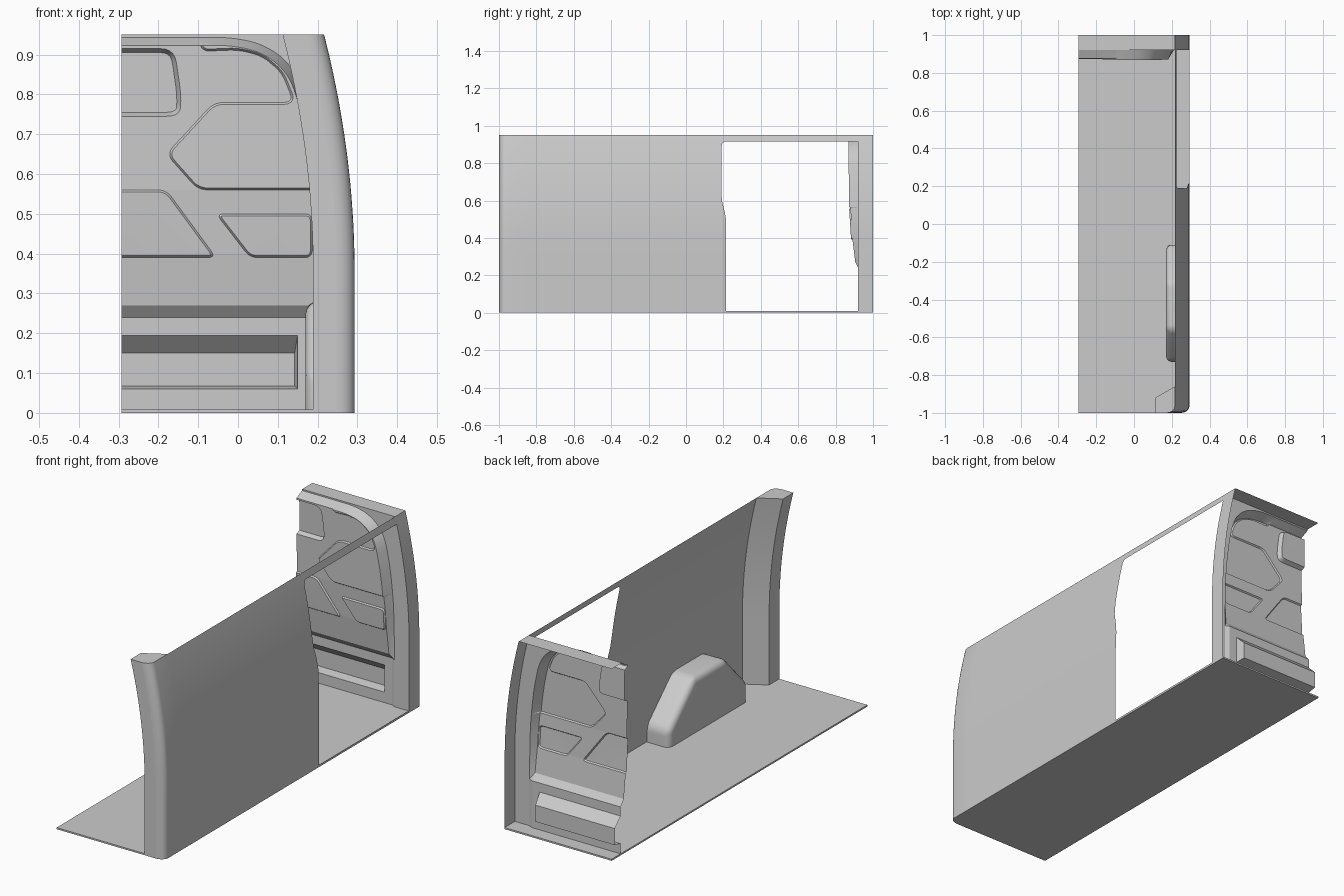
import bpy, bmesh, math
from mathutils import Vector
from mathutils.geometry import delaunay_2d_cdt, intersect_point_line

if "Cube" in bpy.data.objects:
    bpy.data.objects.remove(bpy.data.objects["Cube"])

LEFT, TOP = -0.293, 0.95


def wall_x(z):
    """Outer side profile: upright below, leaning inward above."""
    return 0.293 - 0.213 * max(0.0, z - 0.35) ** 2


def lerp_table(table, v):
    for (a, fa), (b, fb) in zip(table, table[1:]):
        if v <= b:
            return fa + (fb - fa) * (v - a) / (b - a)
    return table[-1][1]


def make(name, bm, angle=28):
    bmesh.ops.recalc_face_normals(bm, faces=bm.faces)
    me = bpy.data.meshes.new(name)
    bm.to_mesh(me)
    bm.free()
    ob = bpy.data.objects.new(name, me)
    bpy.context.collection.objects.link(ob)
    bpy.ops.object.select_all(action='DESELECT')
    ob.select_set(True)
    bpy.context.view_layer.objects.active = ob
    bpy.ops.object.shade_smooth_by_angle(angle=math.radians(angle))
    return ob


def prism(points, shift):
    """Closed solid from one polygon pushed along a vector."""
    bm = bmesh.new()
    f = bm.faces.new([bm.verts.new(p) for p in points])
    ext = bmesh.ops.extrude_face_region(bm, geom=[f], use_keep_orig=True)
    bmesh.ops.translate(bm, vec=shift,
                        verts=[v for v in ext['geom'] if isinstance(v, bmesh.types.BMVert)])
    return bm


def sheet(rows, skip=lambda r, c: False):
    bm = bmesh.new()
    vs = [[bm.verts.new(p) for p in row] for row in rows]
    for r in range(len(vs) - 1):
        for c in range(len(vs[0]) - 1):
            if not skip(r, c):
                bm.faces.new((vs[r][c], vs[r][c + 1], vs[r + 1][c + 1], vs[r + 1][c]))
    bmesh.ops.delete(bm, geom=[v for v in bm.verts if not v.link_faces], context='VERTS')
    return bm


# Front corner arc, as (offset from wall profile, y)
corner = [(-0.045 + 0.045 * math.sin(a), -0.965 - 0.035 * math.cos(a))
          for a in [i * math.pi / 12 for i in range(7)]]

# Floor
floor_pts = [(LEFT, -1, 0)] + [(0.293 + d, y, 0) for d, y in corner] + [(0.293, 1, 0), (LEFT, 1, 0)]
make("floor", prism(floor_pts, (0, 0, 0.008)))

# Side wall with door opening and rounded front corner
door_edge = [(0, 0.215), (0.49, 0.215), (0.54, 0.207), (0.6, 0.192), (0.66, 0.189),
             (0.895, 0.191), (0.908, 0.195), (0.915, 0.206), (0.95, 0.206)]
zs = sorted({0, 0.01, 0.1, 0.2, 0.3, 0.35, 0.4, 0.45, 0.49, 0.54, 0.57, 0.6, 0.63, 0.66, 0.7,
             0.74, 0.78, 0.82, 0.86, 0.895, 0.908, 0.915, 0.935, TOP})
lo, hi = zs.index(0.01), zs.index(0.915)
rows = [[(wall_x(z) + d, y, z) for d, y in
         corner + [(0, -0.86), (0, lerp_table(door_edge, z)), (0, 0.92), (0, 1)]] for z in zs]
door_col = len(corner) + 1
make("side_wall", sheet(rows, lambda r, c: c == door_col and lo <= r < hi))

# Front pillar inner box and its cap
inner = [(0, -0.86), (-0.104, -0.92), (-0.104, -1), (-0.045, -1)]
make("front_pillar", sheet([[(wall_x(z) + d, y, z) for d, y in inner] for z in zs]))
bm = bmesh.new()
bm.faces.new([bm.verts.new((wall_x(TOP) + d, y, TOP)) for d, y in inner[:3] + corner])
make("pillar_cap", bm)

# Roof strip over the bulkhead
make("roof_strip", sheet([[(LEFT, y, TOP), (wall_x(TOP), y, TOP)] for y in (0.92, 1)]))

# Wheel arch
profile = [(-0.11, 0), (-0.11, 0.09), (-0.31, 0.28), (-0.56, 0.28), (-0.73, 0.1), (-0.73, 0)]
bm = prism([(0.17, y, z) for y, z in profile], (0.12, 0, 0))
edges = [e for e in bm.edges if max(v.co.z for v in e.verts) > 0.05
         and min(v.co.x for v in e.verts) < 0.18
         and not (min(v.co.z for v in e.verts) == 0 and max(v.co.x for v in e.verts) > 0.18)]
bmesh.ops.bevel(bm, geom=edges, offset=0.03, segments=5, profile=0.5, affect='EDGES')
make("wheel_arch", bm, 35)


# Bulkhead: pressed sheet, triangulated along its emboss outlines
def rounded(pts, r, n=5):
    pts = [Vector(p) for p in pts]
    if sum(a.x * b.y - b.x * a.y for a, b in zip(pts, pts[1:] + pts[:1])) < 0:
        pts.reverse()
    out = []
    for i, p in enumerate(pts):
        a, b = pts[i - 1] - p, pts[(i + 1) % len(pts)] - p
        a = p + a.normalized() * min(r, a.length * 0.45)
        b = p + b.normalized() * min(r, b.length * 0.45)
        for k in range(n + 1):
            t = k / n
            out.append(a * (1 - t) ** 2 + p * (2 * t * (1 - t)) + b * t * t)
    return out


def inset(loop, w):
    out = []
    for i, p in enumerate(loop):
        d = (loop[(i + 1) % len(loop)] - loop[i - 1]).normalized()
        out.append(p + Vector((-d.y, d.x)) * w)
    return out


def ramp(loop, w, p):
    """0 outside the loop, rising to 1 at distance w inside."""
    inside, dist = False, 9.0
    for a, b in zip(loop, loop[1:] + loop[:1]):
        if (a.y > p.y) != (b.y > p.y) and p.x < a.x + (p.y - a.y) * (b.x - a.x) / (b.y - a.y):
            inside = not inside
        q, t = intersect_point_line(p, a, b)
        q = a.lerp(b, max(0, min(1, t)))
        dist = min(dist, (p - Vector(q[:2])).length)
    return min(1.0, dist / w) if inside else 0.0


plate = rounded([(-0.4, -0.1), (0.213, -0.1)]
                + [(wall_x(z) - 0.08, z) for z in (0.3, 0.5, 0.6, 0.7)]
                + [(0.167, 0.8), (0.145, 0.855), (0.105, 0.9), (0.05, 0.93), (-0.02, 0.943),
                   (-0.4, 0.943)], 0.03)
embosses = [  # outline, depth along y, slope width
    (rounded([(-0.4, 0.745), (-0.145, 0.745), (-0.143, 0.8), (-0.16, 0.915), (-0.4, 0.915)], 0.035), 0.022, 0.01),
    (rounded([(-0.18, 0.65), (-0.1, 0.56), (0.4, 0.56), (0.4, 1), (-0.1, 1), (-0.095, 0.908),
              (0, 0.912), (0.06, 0.897), (0.11, 0.855), (0.14, 0.78), (-0.06, 0.78)], 0.025), -0.007, 0.005),
    (rounded([(-0.4, 0.39), (-0.055, 0.39), (-0.18, 0.56), (-0.4, 0.56)], 0.022), -0.007, 0.005),
    (rounded([(-0.055, 0.5), (0.03, 0.39), (0.187, 0.39), (0.187, 0.5)], 0.02), -0.007, 0.005)]
base = [(0, 0.93), (0.24, 0.93), (0.27, 0.905), (0.4, 0.889), (0.56, 0.879), (TOP, 0.875)]


def depth(p):
    y = lerp_table(base, p.y) + sum(d * ramp(l, w, p) for l, d, w in embosses)
    step = min((0.15 - p.x) / 0.008, (0.195 - p.y) / 0.045, (p.y - 0.06) / 0.008)
    y += 0.045 * max(0.0, min(1.0, step))
    return 0.92 + ramp(plate, 0.02, p) * (y - 0.92)


pts, cuts = [], []


def add_loop(loop, closed=True):
    s = len(pts)
    pts.extend(Vector(p) for p in loop)
    cuts.extend((s + i, s + i + 1) for i in range(len(loop) - 1))
    if closed:
        cuts.append((len(pts) - 1, s))


outline = [(LEFT, 0)] + [(wall_x(z), z) for z in zs] + [(LEFT, TOP)]
add_loop(outline)
for loop, w in [(plate, 0.02)] + [(l, w) for l, d, w in embosses]:
    add_loop(loop)
    add_loop(inset(loop, w))
add_loop([(-0.4, 0.06), (0.15, 0.06), (0.15, 0.195), (-0.4, 0.195)])
add_loop([(-0.4, 0.068), (0.142, 0.068), (0.142, 0.15), (-0.4, 0.15)])
for z, _ in base[1:-1]:
    add_loop([(-0.4, z), (0.28, z)], False)
res = delaunay_2d_cdt(pts, cuts, [list(range(len(outline)))], 0, 1e-5, True)
bm = bmesh.new()
vs = [bm.verts.new((p.x, depth(p), p.y)) for p in res[0]]
for face, origin in zip(res[2], res[5]):
    if origin:
        bm.faces.new([vs[i] for i in face])
bmesh.ops.delete(bm, geom=[v for v in bm.verts if not v.link_faces], context='VERTS')
make("bulkhead", bm, 20)
